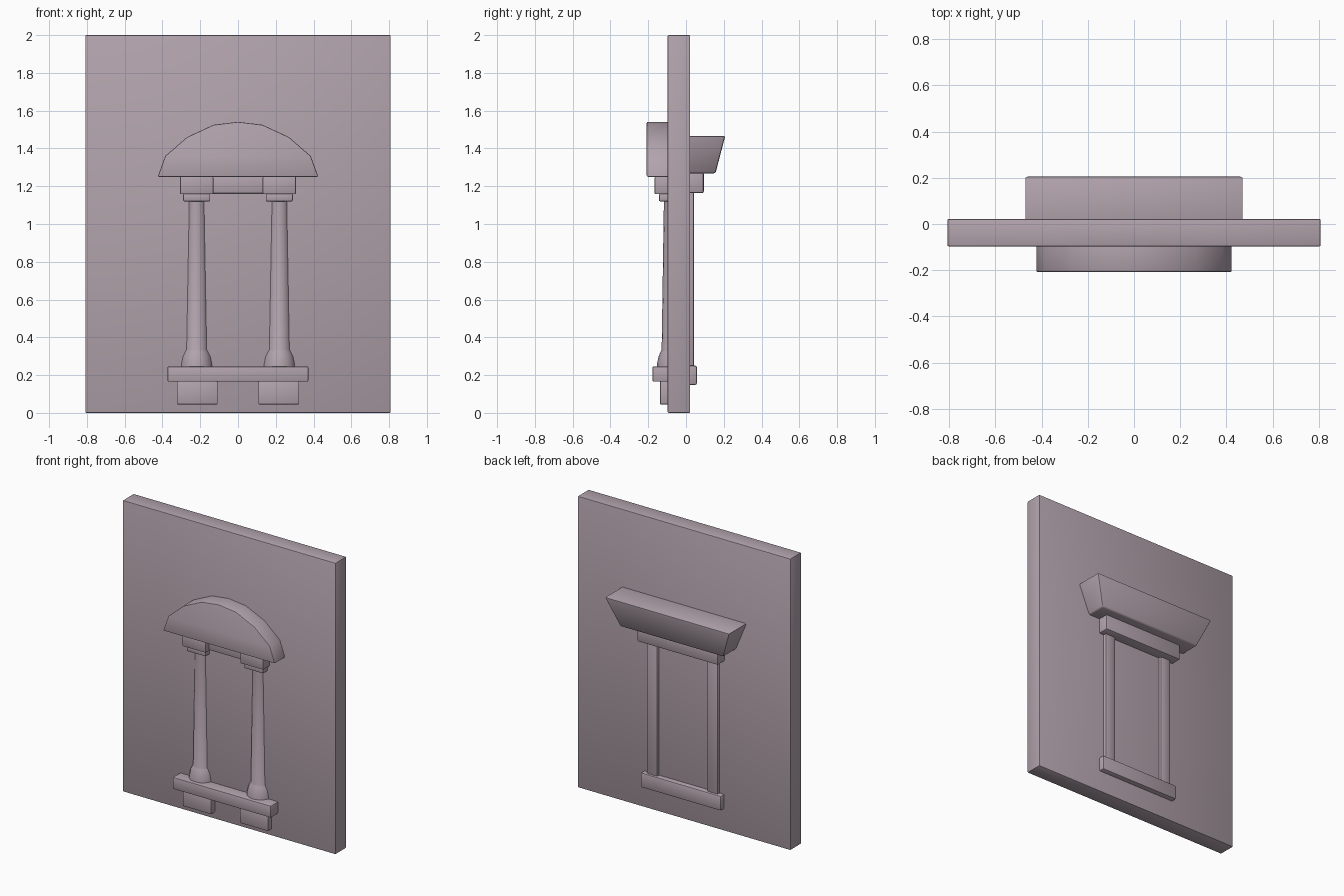
import bpy, bmesh, math

if "Cube" in bpy.data.objects:
    bpy.data.objects.remove(bpy.data.objects["Cube"])

mat = bpy.data.materials.new("mauve stone")
mat.diffuse_color = (0.445, 0.366, 0.413, 1)
mat.use_nodes = True
mat.node_tree.nodes["Principled BSDF"].inputs["Base Color"].default_value = mat.diffuse_color


def finish(name, bm, bevel=0.006):
    """Bevel sharp edges, shade smooth by angle and store as an object."""
    bmesh.ops.recalc_face_normals(bm, faces=bm.faces)
    if bevel:
        edges = [e for e in bm.edges if e.calc_face_angle(0) > math.radians(35)]
        bmesh.ops.bevel(bm, geom=edges, offset=bevel, segments=2, profile=0.5,
                        affect='EDGES', clamp_overlap=True)
    me = bpy.data.meshes.new(name)
    bm.to_mesh(me)
    bm.free()
    ob = bpy.data.objects.new(name, me)
    bpy.context.collection.objects.link(ob)
    me.materials.append(mat)
    bpy.ops.object.select_all(action='DESELECT')
    ob.select_set(True)
    bpy.context.view_layer.objects.active = ob
    bpy.ops.object.shade_smooth_by_angle(angle=math.radians(35))
    return ob


def loft(name, rings, bevel=0.006):
    """Skin a stack of equal-length point rings with end caps."""
    bm = bmesh.new()
    vs = [[bm.verts.new(p) for p in r] for r in rings]
    n = len(vs[0])
    for a, b in zip(vs, vs[1:]):
        for i in range(n):
            j = (i + 1) % n
            bm.faces.new((a[i], a[j], b[j], b[i]))
    bm.faces.new(vs[0])
    bm.faces.new(vs[-1])
    return finish(name, bm, bevel)


def rect(x0, x1, y0, y1, z):
    return [(x0, y0, z), (x1, y0, z), (x1, y1, z), (x0, y1, z)]


def box(name, x0, x1, y0, y1, z0, z1, bevel=0.006):
    return loft(name, [rect(x0, x1, y0, y1, z0), rect(x0, x1, y0, y1, z1)], bevel)


# Wall slab
box("wall", -0.808, 0.808, -0.097, 0.022, 0, 2)

# Front arched hood
half = [(0.425, 1.25), (0.385, 1.36), (0.27, 1.46), (0.13, 1.525)]
outline = half + [(0, 1.541)] + [(-x, z) for x, z in reversed(half)]
loft("arched_hood", [[(x, y, z) for x, z in outline] for y in (-0.208, -0.04)])
box("front_lintel", -0.2, 0.2, -0.125, -0.04, 1.162, 1.255)

# Front columns with capitals and brackets, back jambs
profile = [(0.088, 0.24), (0.086, 0.262), (0.078, 0.3), (0.067, 0.325),
           (0.062, 0.335), (0.05, 1.125)]
for s, side in ((-1, "left"), (1, "right")):
    cx = 0.219 * s
    loft(side + "_column",
         [[(cx + r * math.cos(k * math.tau / 16), -0.067 + r * math.sin(k * math.tau / 16), z)
           for k in range(16)] for r, z in profile], 0)
    box(side + "_capital", cx - 0.088, cx + 0.088, -0.166, -0.04, 1.158, 1.252)
    box(side + "_neck", cx - 0.072, cx + 0.072, -0.143, -0.04, 1.12, 1.16)
    bx = 0.216 * s
    box(side + "_bracket", bx - 0.108, bx + 0.108, -0.138, -0.04, 0.045, 0.17)
    jx = 0.23 * s
    box(side + "_jamb", jx - 0.041, jx + 0.041, -0.04, 0.043, 0.2, 1.2, 0.012)

# Front sill
box("front_sill", -0.373, 0.372, -0.177, -0.04, 0.165, 0.246)

# Back sill, lintel and flared cornice
box("back_sill", -0.305, 0.305, -0.04, 0.058, 0.148, 0.25, 0.01)
box("back_lintel", -0.307, 0.307, -0.04, 0.094, 1.163, 1.275, 0.01)
loft("flared_cornice", [rect(-0.392, 0.392, -0.04, 0.156, 1.268),
                        rect(-0.474, 0.474, -0.04, 0.208, 1.467)], 0.01)
